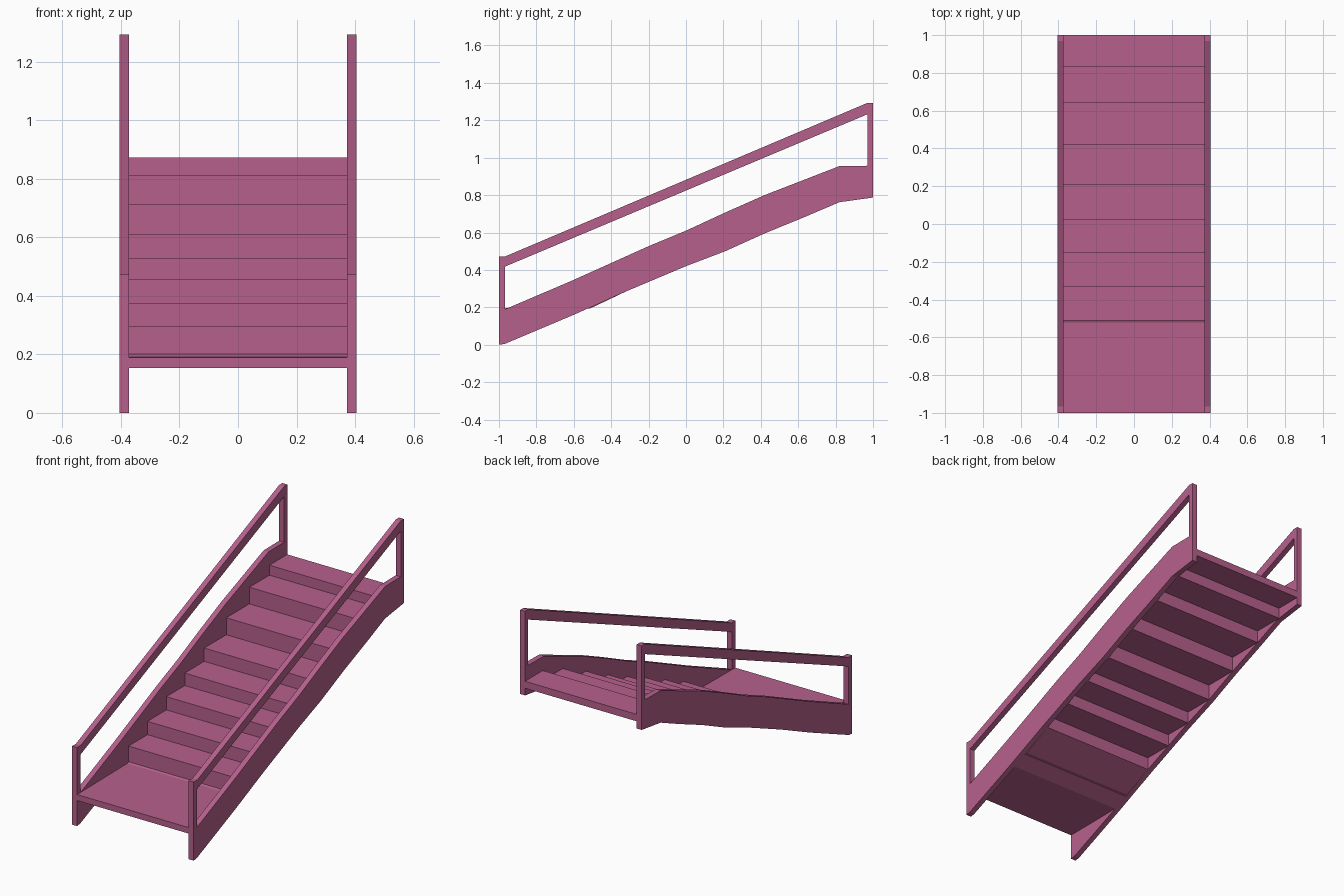
import bpy, bmesh

if "Cube" in bpy.data.objects:
    bpy.data.objects.remove(bpy.data.objects["Cube"])

mat = bpy.data.materials.new("dusty pink")
mat.diffuse_color = (0.47, 0.118, 0.265, 1)
mat.use_nodes = True
mat.node_tree.nodes["Principled BSDF"].inputs["Base Color"].default_value = mat.diffuse_color


def extrude_profile(name, loops, x0, x1):
    """Fill (y, z) loops (outer first, then holes) and extrude along x."""
    bm = bmesh.new()
    edges = []
    for loop in loops:
        vs = [bm.verts.new((x0, y, z)) for y, z in loop]
        edges += [bm.edges.new((vs[i - 1], vs[i])) for i in range(len(vs))]
    bmesh.ops.triangle_fill(bm, use_beauty=True, edges=edges)
    res = bmesh.ops.extrude_face_region(bm, geom=bm.faces[:], use_keep_orig=True)
    for v in res["geom"]:
        if isinstance(v, bmesh.types.BMVert):
            v.co.x = x1
    bmesh.ops.recalc_face_normals(bm, faces=bm.faces[:])
    me = bpy.data.meshes.new(name)
    bm.to_mesh(me)
    bm.free()
    me.materials.append(mat)
    ob = bpy.data.objects.new(name, me)
    bpy.context.collection.objects.link(ob)
    return ob


# lower edge of the side panels
low = [(-1, 0), (-0.97, 0.004), (-0.6, 0.16), (-0.33, 0.281), (0, 0.42),
       (0.21, 0.5), (0.42, 0.595), (0.64, 0.685), (0.82, 0.762), (1, 0.787)]


def low_z(y):
    for (y0, z0), (y1, z1) in zip(low, low[1:]):
        if y <= y1:
            return z0 + (z1 - z0) * (y - y0) / (y1 - y0)
    return low[-1][1]


# side panels with post and sloping handrail around one opening
outer = low + [(1, 1.293), (0.97, 1.293), (-0.965, 0.473), (-1, 0.473)]
hole = [(-0.967, 0.19), (-0.6, 0.347), (-0.2, 0.527), (0, 0.61), (0.21, 0.707),
        (0.42, 0.8), (0.82, 0.955), (0.97, 0.957), (0.97, 1.232), (-0.967, 0.418)]
for side, name in ((-1, "left_side_rail"), (1, "right_side_rail")):
    extrude_profile(name, [outer, hole], side * 0.372, side * 0.405)

# stepped flight: front edge of each tread and its height
ys = [-0.51, -0.33, -0.15, 0.025, 0.21, 0.42, 0.64, 0.83, 1.0]
zs = [0.295, 0.375, 0.455, 0.53, 0.61, 0.712, 0.812, 0.872]
top = [(-1, 0.19), (-0.51, 0.195)]
for i, z in enumerate(zs):
    top += [(ys[i], z), (ys[i + 1], z)]
t = 0.01
under = [(1.0, 0.83)]
for i in range(len(zs) - 1, 0, -1):
    upper = 0.83 if i == len(zs) - 1 else low_z(ys[i + 1] + t)
    under += [(ys[i] + t, upper), (ys[i] + t, low_z(ys[i] + t))]
under += [(-0.61, 0.156), (-1, 0.154)]
extrude_profile("stair_flight", [top + under], -0.373, 0.373)
